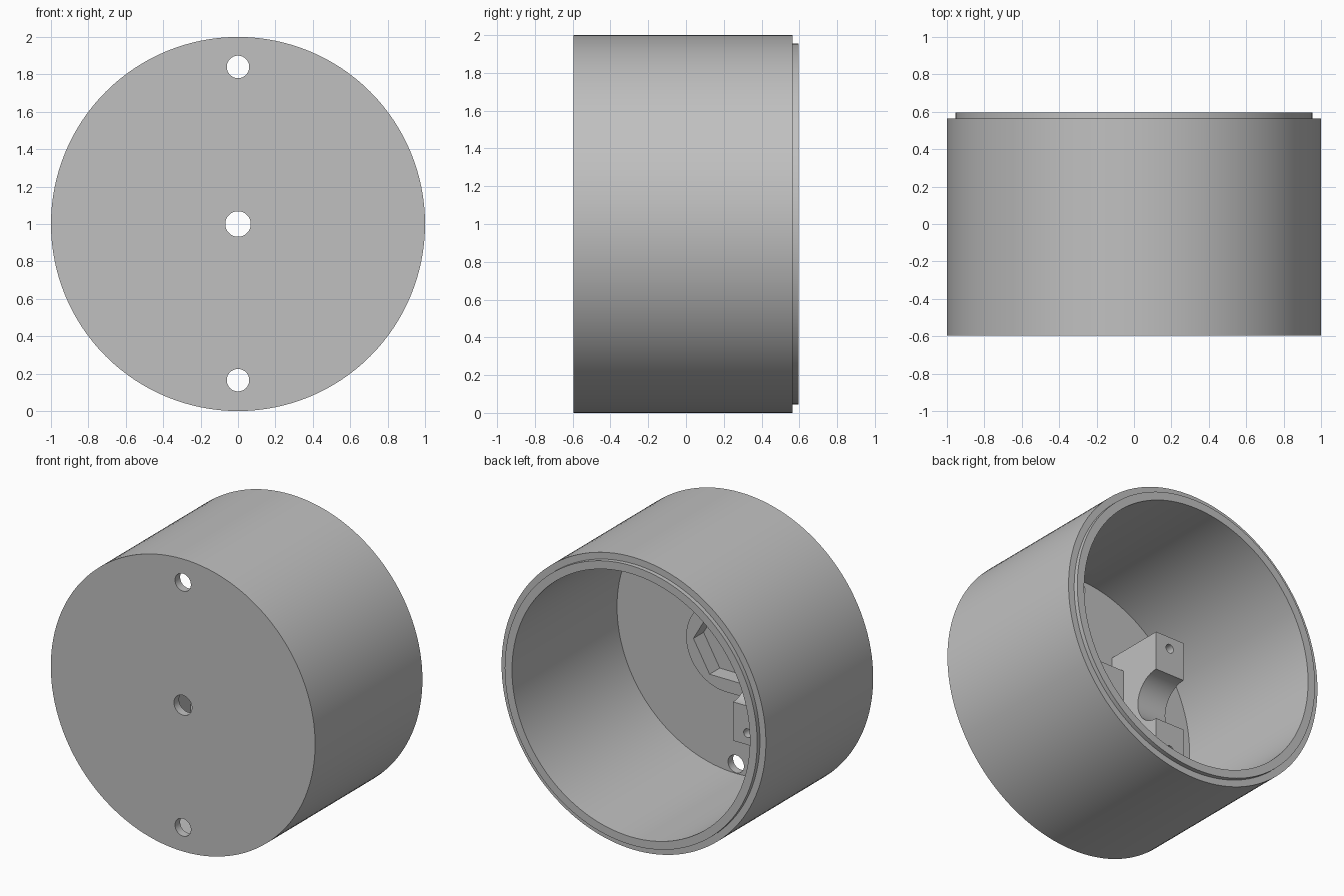
import bpy, bmesh, math
from mathutils import Vector

old = bpy.data.objects.get("Cube")
if old:
    bpy.data.objects.remove(old, do_unlink=True)

grey = bpy.data.materials.new("light grey plastic")
grey.use_nodes = True
colour = (0.53, 0.53, 0.53, 1)
grey.diffuse_color = colour
grey.node_tree.nodes["Principled BSDF"].inputs["Base Color"].default_value = colour

CZ = 1.0                                   # height of the drum axis
FRONT, FLOOR, SHOULDER, BACK = -0.595, -0.54, 0.565, 0.595
BASE = FLOOR - 0.01                        # fittings sink slightly into the floor


def extrude(name, points, vector):
    """Solid made by sweeping a flat outline along a vector."""
    bm = bmesh.new()
    face = bm.faces.new([bm.verts.new(p) for p in points])
    swept = bmesh.ops.extrude_face_region(bm, geom=[face])
    verts = [v for v in swept["geom"] if isinstance(v, bmesh.types.BMVert)]
    bmesh.ops.translate(bm, verts=verts, vec=Vector(vector))
    bmesh.ops.recalc_face_normals(bm, faces=bm.faces)
    return finish(name, bm)


def finish(name, bm):
    mesh = bpy.data.meshes.new(name)
    bm.to_mesh(mesh)
    bm.free()
    mesh.materials.append(grey)
    ob = bpy.data.objects.new(name, mesh)
    bpy.context.collection.objects.link(ob)
    return ob


def ring(x, z, r, y, n):
    return [(x + r * math.cos(math.tau * i / n), y, z + r * math.sin(math.tau * i / n))
            for i in range(n)]


def rod(name, x, z, r, y0, y1, n=48):
    return extrude(name, ring(x, z, r, y0, n), (0, y1 - y0, 0))


def cut(ob, cutters):
    for c in cutters:
        c.hide_render = True
        m = ob.modifiers.new("cut", "BOOLEAN")
        m.operation, m.solver, m.object = "DIFFERENCE", "EXACT", c
    bpy.context.view_layer.update()
    mesh = bpy.data.meshes.new_from_object(
        ob.evaluated_get(bpy.context.evaluated_depsgraph_get()))
    ob.modifiers.clear()
    ob.data = mesh
    for c in cutters:
        bpy.data.objects.remove(c, do_unlink=True)


# Cup-shaped drum with a stepped lip, spun around the y axis
bm = bmesh.new()
profile = [(0, FRONT), (1, FRONT), (1, SHOULDER), (0.955, SHOULDER),
           (0.955, BACK), (0.9, BACK), (0.9, FLOOR), (0, FLOOR)]
verts = [bm.verts.new((r, y, CZ)) for r, y in profile]
edges = [bm.edges.new(pair) for pair in zip(verts, verts[1:])]
bmesh.ops.spin(bm, geom=verts + edges, cent=(0, 0, CZ), axis=(0, 1, 0),
               angle=math.tau, steps=128)
bmesh.ops.remove_doubles(bm, verts=bm.verts, dist=1e-4)
bmesh.ops.recalc_face_normals(bm, faces=bm.faces)
drum = finish("drum_shell", bm)
cut(drum, [rod("hole_cutter", 0, z, r, FRONT - 0.1, FLOOR + 0.1)
           for z, r in ((1.84, 0.06), (CZ, 0.068), (0.165, 0.06))])

# Round-ended pad with a hexagonal nut pocket
PAD_R, PAD_TOP, BLOCK_X = 0.3, -0.43, -0.275
outline = [(BLOCK_X - 0.02, BASE, CZ - PAD_R)]
for i in range(49):
    a = math.pi * (i / 48 - 0.5)
    outline.append((PAD_R * math.cos(a), BASE, CZ + PAD_R * math.sin(a)))
outline.append((BLOCK_X - 0.02, BASE, CZ + PAD_R))
pad = extrude("nut_pad", outline, (0, PAD_TOP - BASE, 0))
cut(pad, [rod("hex_cutter", 0, CZ, 0.245, BASE - 0.1, PAD_TOP + 0.1, 6)])

# Cradle block with a half-round saddle and two screw holes
TOP, HALF, SADDLE, WIDTH = -0.116, 0.44, 0.175, 0.22
side = [(BLOCK_X, BASE, CZ - HALF), (BLOCK_X, TOP, CZ - HALF)]
for i in range(33):
    a = math.pi * i / 32
    side.append((BLOCK_X, TOP - SADDLE * math.sin(a), CZ - SADDLE * math.cos(a)))
side += [(BLOCK_X, TOP, CZ + HALF), (BLOCK_X, BASE, CZ + HALF)]
block = extrude("cradle_block", side, (-WIDTH, 0, 0))
cut(block, [rod("screw_cutter", BLOCK_X - WIDTH / 2, CZ + s * 0.36, 0.03,
                TOP - 0.25, TOP + 0.1, 24) for s in (-1, 1)])

# Smooth round walls, crisp edges
for ob in (drum, pad, block):
    bpy.ops.object.select_all(action="DESELECT")
    ob.select_set(True)
    bpy.context.view_layer.objects.active = ob
    bpy.ops.object.shade_smooth_by_angle(angle=math.radians(30))
